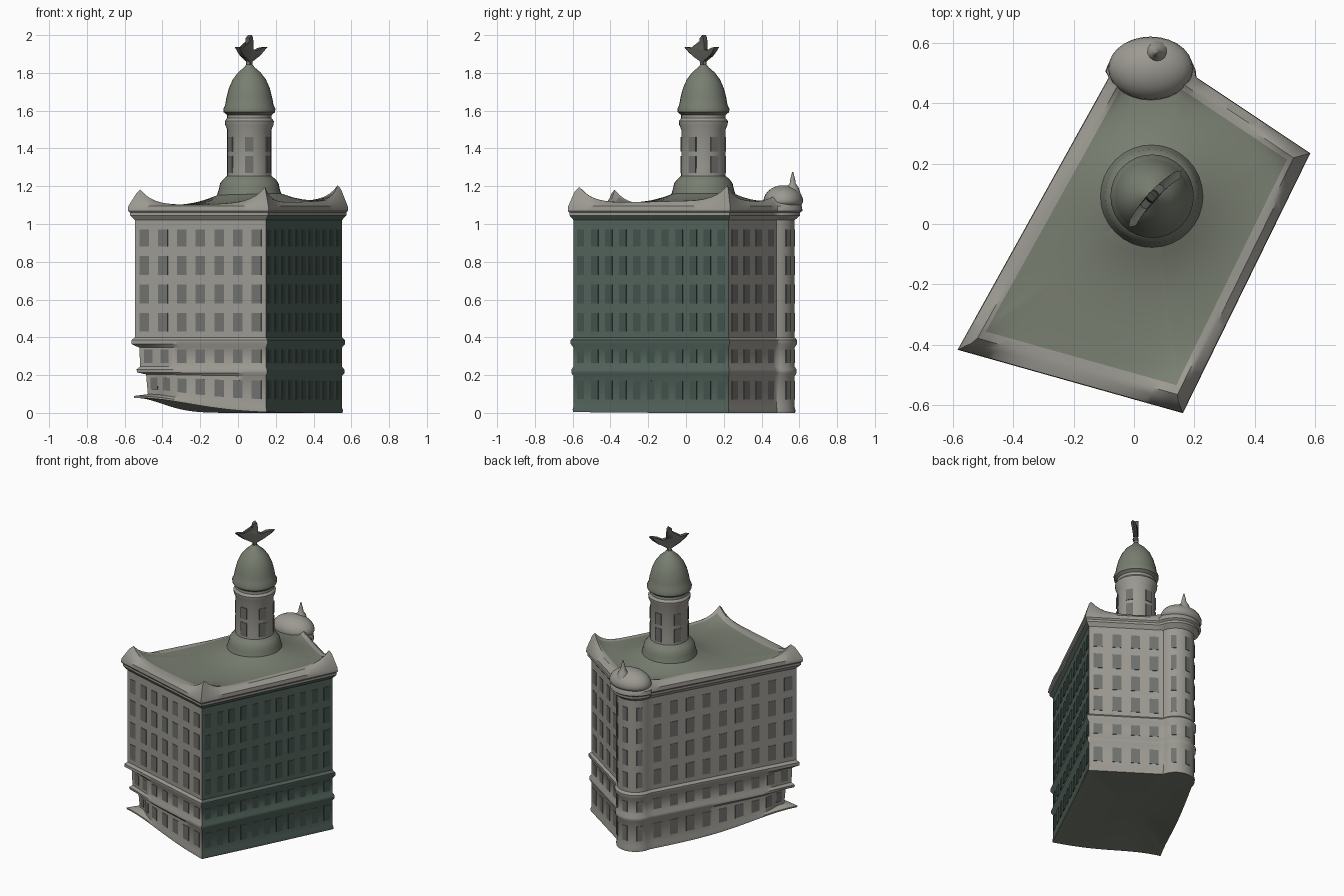
import bpy, bmesh, math
from mathutils import Vector

if "Cube" in bpy.data.objects:
    bpy.data.objects.remove(bpy.data.objects["Cube"])

def mat(name, c):
    m = bpy.data.materials.new(name)
    m.diffuse_color = (*c, 1)
    m.use_nodes = True
    m.node_tree.nodes["Principled BSDF"].inputs["Base Color"].default_value = m.diffuse_color
    return m

STONE = mat("stone", (0.33, 0.32, 0.285))
GREEN = mat("green_stone", (0.085, 0.125, 0.105))
ROOF = mat("roof_green", (0.19, 0.21, 0.165))
GLASS = mat("window_grey", (0.16, 0.165, 0.155))
DARK = mat("window_green", (0.055, 0.085, 0.072))
BRONZE = mat("bronze", (0.10, 0.105, 0.09))

def finish(name, bm, mats, angle=35):
    bmesh.ops.recalc_face_normals(bm, faces=bm.faces)
    me = bpy.data.meshes.new(name)
    bm.to_mesh(me)
    bm.free()
    ob = bpy.data.objects.new(name, me)
    bpy.context.collection.objects.link(ob)
    for m in mats:
        me.materials.append(m)
    bpy.ops.object.select_all(action='DESELECT')
    ob.select_set(True)
    bpy.context.view_layer.objects.active = ob
    bpy.ops.object.shade_smooth_by_angle(angle=math.radians(angle))
    return ob

# Footprint: three sharp corners and one rounded corner
A, B, C = Vector((-0.545, -0.40)), Vector((0.148, -0.595)), Vector((0.55, 0.225))
DC, DR = Vector((0.055, 0.46)), 0.115
TC = Vector((0.06, 0.092))          # tower centre
arc = [DC + DR * Vector((math.cos(math.radians(a)), math.sin(math.radians(a))))
       for a in range(10, 173, 9)]
outline, side = [], []
def run(p, q, n, tag):
    for i in range(n):
        outline.append(p.lerp(q, i / n))
        side.append(tag)
run(A, B, 24, 0)
run(B, C, 28, 1)
run(C, arc[0], 16, 0)
for p in arc[:-1]:
    outline.append(p)
    side.append(2)
run(arc[-1], A, 32, 0)
N = len(outline)

def edge_normal(p, q):
    d = (q - p).normalized()
    return Vector((d.y, -d.x))

normals = []
for i in range(N):
    a = edge_normal(outline[i - 1], outline[i])
    b = edge_normal(outline[i], outline[(i + 1) % N])
    m = (a + b).normalized()
    normals.append(m / max(0.6, m.dot(a)))

def shape(p, z, r):
    """Worn left corner: pushed in by r, and the ground rises there."""
    d = (p - A).length
    q = p + Vector((0.9, 0.45)) * r * math.exp(-(d / 0.14) ** 2)
    if z < 0.22:
        z += 0.08 * math.exp(-(d / 0.42) ** 2) * (1 - z / 0.22)
    return Vector((q.x, q.y, z))

def peak(p):
    h = sum(math.exp(-(p - k).length / 0.075) for k in (A, B, C)) * 0.085
    return h + 0.06 * math.exp(-((p - DC - Vector((0, 0.08))).length / 0.16) ** 2)

# Building body: stacked rings (height, outward offset, corner wear)
levels = [(0, 0.003, 0), (0.015, 0.004, 0), (0.03, 0, 0.075), (0.195, 0, 0.065), (0.21, 0.01, 0.03),
          (0.23, 0.01, 0.025), (0.245, 0, 0.03), (0.345, 0, 0.025), (0.365, 0.013, 0),
          (0.385, 0.013, 0), (0.4, 0, 0), (1.02, 0, 0), (1.045, 0.018, 0), (1.06, 0.018, 0),
          (1.07, 0.026, 0), (1.095, 0.024, 0)]
bm = bmesh.new()
rings = []
for z, off, r in levels:
    rings.append([bm.verts.new(shape(outline[i] + normals[i] * off * (1.6 if side[i] == 2 and off > 0.015 else 1), z, r))
                  for i in range(N)])
# Roof rings shrink toward the tower and sweep up at the corners and centre
for t, k in ((0.99, 0.75), (0.955, 1), (0.91, 0.55), (0.84, 0.2), (0.7, 0.05), (0.55, 0), (0.42, 0), (0.3, 0), (0.2, 0)):
    ring = []
    for i in range(N):
        p = TC + (outline[i] - TC) * t
        lift = 0.1 * math.exp(-((p - TC).length / 0.2) ** 2)
        z = 1.097 + 0.025 * min(1, max(0, p.x + 0.4)) + k * peak(outline[i]) + lift
        ring.append(bm.verts.new((p.x, p.y, z)))
    rings.append(ring)
for j in range(len(rings) - 1):
    for i in range(N):
        n = (i + 1) % N
        f = bm.faces.new((rings[j][i], rings[j][n], rings[j + 1][n], rings[j + 1][i]))
        f.material_index = 2 if j > len(levels) + 1 else (1 if side[i] == 1 and j < 12 else 0)
for ring, c in ((rings[0], (0, 0, 0.04)), (rings[-1], (TC.x, TC.y, 1.2))):
    v = bm.verts.new(c)
    for i in range(N):
        bm.faces.new((ring[i], ring[(i + 1) % N], v)).material_index = 2
finish("building_body", bm, [STONE, GREEN, ROOF])

# Windows: shallow panels that follow the wall
def panel(bm, p, d, w, z0, z1, depth=0.003):
    n = Vector((d.y, -d.x))
    zm = (z0 + z1) / 2
    r = 0.068 if zm < 0.2 else 0.028 if zm < 0.36 else 0
    vs = [bm.verts.new(shape(p + d * u * w / 2 + n * o, z, r))
          for o in (-0.004, depth) for u, z in ((-1, z0), (1, z0), (1, z1), (-1, z1))]
    for f in ((4, 5, 6, 7), (0, 1, 5, 4), (1, 2, 6, 5), (2, 3, 7, 6), (3, 0, 4, 7)):
        bm.faces.new([vs[k] for k in f])

ROWS = [(0.07, 0.17), (0.265, 0.335), (0.43, 0.53), (0.58, 0.68), (0.73, 0.83), (0.88, 0.97)]
def facade(name, p, q, cols, m, w):
    bm = bmesh.new()
    d = (q - p).normalized()
    for c in range(cols):
        for z0, z1 in ROWS:
            panel(bm, p.lerp(q, (c + 0.5) / cols), d, w, z0, z1)
    finish(name, bm, [m])

facade("front_windows", A, B, 7, GLASS, 0.052)
facade("green_side_windows", B, C, 11, DARK, 0.042)
facade("back_right_windows", C, arc[0], 4, GLASS, 0.055)
facade("left_windows", arc[-1], A, 9, GLASS, 0.055)

def round_windows(name, c, r, angles, w, rows):
    bm = bmesh.new()
    for a in angles:
        a = math.radians(a)
        n = Vector((math.cos(a), math.sin(a)))
        for z0, z1 in rows:
            panel(bm, c + n * r, Vector((-n.y, n.x)), w, z0, z1)
    finish(name, bm, [GLASS])

round_windows("corner_windows", DC, DR, (45, 91, 137), 0.035, ROWS)
round_windows("tower_windows", TC, 0.117, range(30, 390, 60), 0.045,
              [(1.27, 1.36), (1.385, 1.46)])

# Lathed parts: tower shaft, dome, corner finial
def lathe(name, c, prof, m, seg=32):
    bm = bmesh.new()
    rs = [[bm.verts.new((c.x + r * math.cos(2 * math.pi * i / seg), c.y + r * math.sin(2 * math.pi * i / seg), z))
           for i in range(seg)] for r, z in prof]
    for a, b in zip(rs, rs[1:]):
        for i in range(seg):
            n = (i + 1) % seg
            bm.faces.new((a[i], a[n], b[n], b[i]))
    bm.faces.new(rs[0])
    bm.faces.new(rs[-1])
    return finish(name, bm, [m])

lathe("tower_base", TC, [(0.175, 1.14), (0.16, 1.19), (0.155, 1.215), (0.14, 1.235), (0.118, 1.255)], ROOF)
lathe("tower_shaft", TC, [(0.119, 1.2), (0.117, 1.3), (0.117, 1.5), (0.128, 1.525), (0.13, 1.545),
                          (0.118, 1.56), (0.118, 1.58)], STONE)
lathe("tower_dome", TC, [(0.115, 1.575), (0.136, 1.592), (0.138, 1.61), (0.128, 1.63), (0.121, 1.67), (0.108, 1.72),
                         (0.088, 1.765), (0.06, 1.802), (0.03, 1.828), (0.015, 1.845), (0.012, 1.88)], ROOF)
lathe("corner_finial", Vector((0.075, 0.565)), [(0.045, 1.15), (0.03, 1.195), (0.016, 1.215), (0.013, 1.235),
                                                (0.003, 1.275)], STONE, 12)

# Rounded hood over the curved corner
bm = bmesh.new()
bmesh.ops.create_uvsphere(bm, u_segments=28, v_segments=14, radius=1)
for v in bm.verts:
    v.co = Vector((0.055 + v.co.x * 0.14, 0.515 + v.co.y * 0.105, 1.12 + v.co.z * (0.085 if v.co.z > 0 else 0.045)))
finish("corner_hood", bm, [STONE])

# Winged figure: half outline mirrored, set across the diagonal
half = [(0.014, 1.83), (0.012, 1.86), (0.03, 1.88), (0.07, 1.888), (0.1, 1.91), (0.128, 1.938),
        (0.085, 1.932), (0.05, 1.918), (0.022, 1.925), (0.02, 1.96), (0.016, 1.985)]
poly = half + [(0.006, 2.0)] + [(-u, z) for u, z in reversed(half)]
d = Vector((0.68, 0.73)).normalized()
n = Vector((d.y, -d.x))
bm = bmesh.new()
def figure_ring(o, s):
    return [bm.verts.new((*(TC + d * u * s + n * (o + 0.8 * u * u)), z)) for u, z in poly]
fr = [figure_ring(-0.014, 0.85), figure_ring(0, 1), figure_ring(0.014, 0.85)]
for a, b in zip(fr, fr[1:]):
    for i in range(len(poly)):
        k = (i + 1) % len(poly)
        bm.faces.new((a[i], a[k], b[k], b[i]))
caps = [bm.faces.new(fr[0]), bm.faces.new(fr[-1])]
bmesh.ops.triangulate(bm, faces=caps)
finish("winged_figure", bm, [BRONZE])
